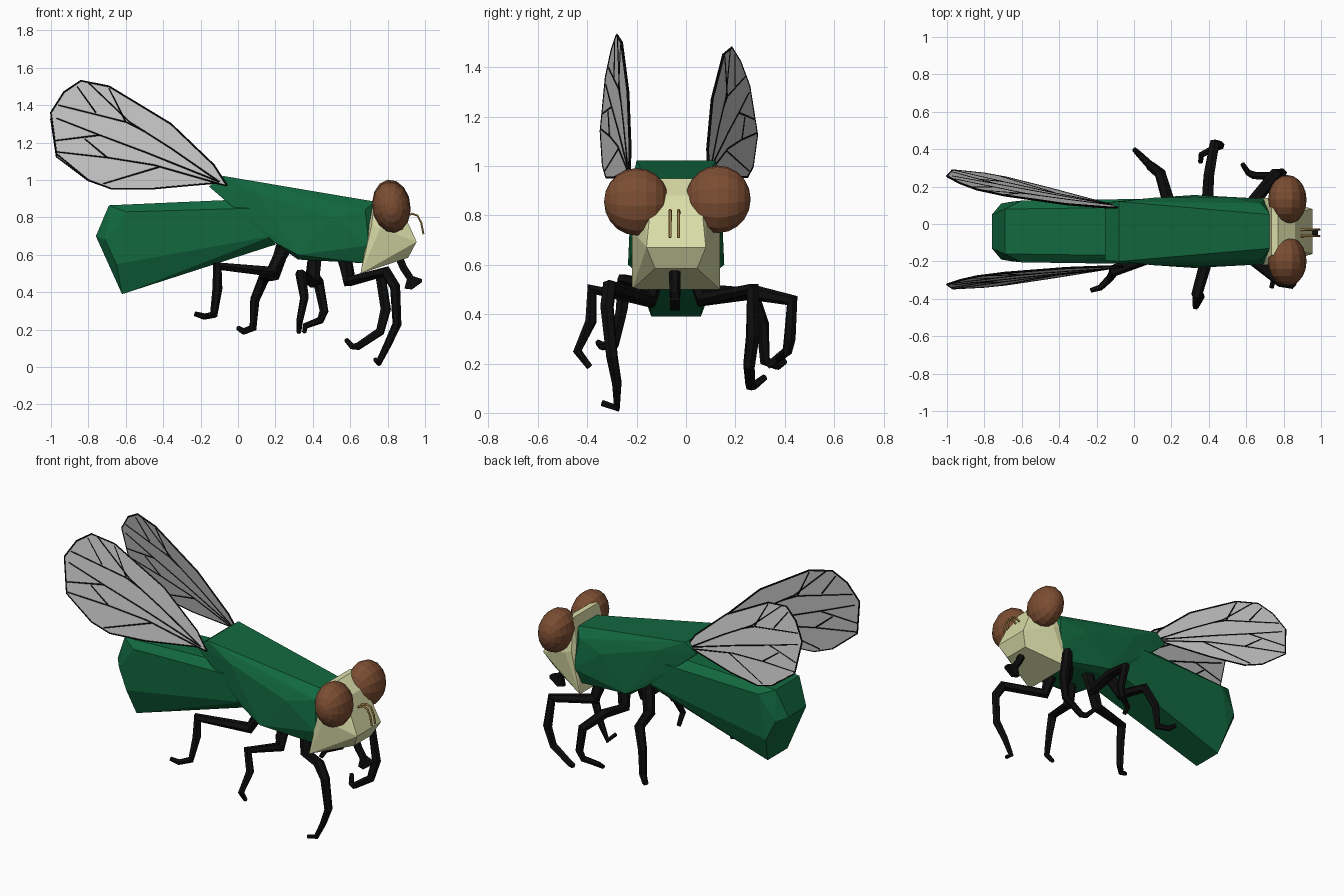
import bpy, bmesh, math
from mathutils import Matrix


def mat(name, rgb):
    m = bpy.data.materials.new(name)
    m.diffuse_color = (*rgb, 1)
    return m


GREEN = mat("green", (0.006, 0.14, 0.05))
CREAM = mat("cream", (0.70, 0.72, 0.39))
BROWN = mat("brown", (0.20, 0.075, 0.032))
BLACK = mat("black", (0.004, 0.004, 0.004))
GOLD = mat("gold", (0.58, 0.36, 0.11))
MID = -0.04  # body centre line in y


def finish(name, bm, material=None):
    me = bpy.data.meshes.new(name)
    bm.to_mesh(me)
    bm.free()
    ob = bpy.data.objects.new(name, me)
    bpy.context.collection.objects.link(ob)
    if material:
        me.materials.append(material)
    return ob


def hull(name, rows, material, mid=MID):
    """Convex faceted block from (x, half width, z) rows mirrored across the centre line."""
    bm = bmesh.new()
    for x, w, z in rows:
        for s in (-1, 1):
            bm.verts.new((x, mid + s * w, z))
    res = bmesh.ops.convex_hull(bm, input=bm.verts)
    junk = {g for g in res["geom_interior"] + res["geom_unused"] if isinstance(g, bmesh.types.BMVert)}
    bmesh.ops.delete(bm, geom=list(junk), context='VERTS')
    bmesh.ops.dissolve_limit(bm, angle_limit=0.03, verts=bm.verts, edges=bm.edges)
    return finish(name, bm, material)


def tube(name, paths, radii, material, sides=1):
    """Tapered tubes along polylines."""
    cu = bpy.data.curves.new(name, 'CURVE')
    cu.dimensions = '3D'
    cu.bevel_depth = 1
    cu.bevel_resolution = sides
    cu.use_fill_caps = True
    for pts in paths:
        sp = cu.splines.new('POLY')
        sp.points.add(len(pts) - 1)
        for i, (p, c) in enumerate(zip(sp.points, pts)):
            t = i / (len(pts) - 1)
            p.co = (*c, 1)
            p.radius = radii[0] + (radii[1] - radii[0]) * t
            sp.use_smooth = False
    cu.materials.append(material)
    ob = bpy.data.objects.new(name, cu)
    bpy.context.collection.objects.link(ob)
    bpy.ops.object.select_all(action='DESELECT')
    ob.select_set(True)
    bpy.context.view_layer.objects.active = ob
    bpy.ops.object.convert(target='MESH')


# Abdomen: tapering faceted block slanting down to the back
hull("abdomen", [
    (-0.76, 0.09, 0.70), (-0.69, 0.12, 0.865), (-0.60, 0.165, 0.83), (-0.71, 0.15, 0.68),
    (-0.65, 0.16, 0.55), (-0.62, 0.10, 0.39), (0.10, 0.13, 0.90), (0.10, 0.175, 0.85),
    (0.18, 0.17, 0.70), (0.20, 0.12, 0.655)], GREEN)

# Thorax: flat sloping back, narrowing to the neck
hull("thorax", [
    (-0.155, 0.155, 0.965), (-0.08, 0.16, 1.022), (0.73, 0.09, 0.885), (0.68, 0.15, 0.84),
    (0.10, 0.18, 0.93), (0.50, 0.185, 0.80), (-0.04, 0.165, 0.87), (0.19, 0.18, 0.67),
    (0.32, 0.195, 0.60), (0.32, 0.14, 0.575), (0.68, 0.14, 0.555), (0.70, 0.175, 0.65)], GREEN)

# Head: back plate and wedge shaped face
hull("head", [
    (0.735, 0.125, 0.95), (0.77, 0.125, 0.95), (0.715, 0.178, 0.76), (0.76, 0.178, 0.74),
    (0.655, 0.178, 0.50), (0.86, 0.10, 0.88), (0.955, 0.12, 0.67), (0.91, 0.085, 0.585)], CREAM)

# Compound eyes: low-poly ellipsoids
for name, y, z in (("right_eye", -0.20, 0.855), ("left_eye", 0.13, 0.865)):
    bm = bmesh.new()
    bmesh.ops.create_uvsphere(bm, u_segments=14, v_segments=10, radius=1)
    m = (Matrix.Translation((0.82, y, z)) @ Matrix.Rotation(math.radians(-8), 4, 'Y')
         @ Matrix.Diagonal((0.102, 0.132, 0.138, 1)) @ Matrix.Rotation(math.pi / 2, 4, 'X'))
    bm.transform(m)
    finish(name, bm, BROWN)

# Antennae
for name, y in (("right_antenna", -0.064), ("left_antenna", -0.030)):
    tube(name, [[(0.88, y, 0.80), (0.93, y, 0.82), (0.96, y, 0.81), (0.98, y, 0.77), (0.992, y, 0.71)]],
         (0.007, 0.006), GOLD)

# Proboscis with a forward foot
tube("proboscis", [[(0.86, -0.045, 0.59), (0.885, -0.045, 0.53), (0.925, -0.045, 0.47)]],
     (0.024, 0.022), BLACK)
hull("proboscis_pad", [(0.89, 0.012, 0.42), (0.93, 0.02, 0.415), (0.985, 0.02, 0.455),
                       (0.985, 0.015, 0.47), (0.91, 0.018, 0.495)], BLACK, -0.045)

# Legs, each posed separately
legs = {
    "right_front_leg": [(0.57, -0.12, 0.58), (0.59, -0.15, 0.46), (0.79, -0.31, 0.51), (0.84, -0.32, 0.43),
                        (0.85, -0.30, 0.23), (0.80, -0.28, 0.12), (0.75, -0.28, 0.02), (0.735, -0.34, 0.04)],
    "left_front_leg": [(0.57, 0.04, 0.58), (0.60, 0.07, 0.46), (0.76, 0.27, 0.50), (0.79, 0.27, 0.31),
                       (0.76, 0.255, 0.19), (0.64, 0.26, 0.11), (0.61, 0.275, 0.11), (0.58, 0.32, 0.145)],
    "right_middle_leg": [(0.41, -0.12, 0.59), (0.40, -0.15, 0.45), (0.335, -0.38, 0.50), (0.355, -0.385, 0.37),
                         (0.33, -0.44, 0.25), (0.325, -0.39, 0.185)],
    "left_middle_leg": [(0.41, 0.04, 0.59), (0.39, 0.07, 0.46), (0.40, 0.26, 0.49), (0.43, 0.43, 0.455),
                        (0.46, 0.42, 0.30), (0.44, 0.41, 0.25), (0.36, 0.37, 0.22), (0.355, 0.33, 0.19)],
    "right_hind_leg": [(0.25, -0.11, 0.64), (0.18, -0.14, 0.51), (-0.11, -0.25, 0.54), (-0.11, -0.26, 0.42),
                       (-0.13, -0.29, 0.28), (-0.18, -0.34, 0.27), (-0.23, -0.355, 0.285)],
    "left_hind_leg": [(0.24, 0.04, 0.64), (0.19, 0.10, 0.49), (0.14, 0.27, 0.48), (0.09, 0.31, 0.36),
                      (0.08, 0.32, 0.21), (0.03, 0.37, 0.19), (0.0, 0.40, 0.21)],
}
for name, path in legs.items():
    tube(name, [path], (0.04, 0.013), BLACK)

# Wings: flat membrane outline and veins drawn in x and z, tilted by a slope
outline = [(-0.06, 0.97), (-0.13, 1.08), (-0.36, 1.30), (-0.69, 1.50), (-0.84, 1.53), (-0.93, 1.47),
           (-1.0, 1.36), (-0.97, 1.14), (-0.80, 1.0), (-0.68, 0.955), (-0.45, 0.955), (-0.12, 0.985)]
veins = [
    [(-0.10, 0.99), (-0.36, 1.17), (-0.58, 1.31), (-0.80, 1.52)],
    [(-0.50, 1.26), (-0.60, 1.31), (-0.96, 1.40)],
    [(-0.60, 1.31), (-0.69, 1.49)],
    [(-0.76, 1.36), (-0.86, 1.50)],
    [(-0.10, 0.99), (-0.50, 1.15), (-0.74, 1.24), (-0.97, 1.33)],
    [(-0.74, 1.24), (-0.98, 1.21)],
    [(-0.10, 0.98), (-0.45, 1.08), (-0.70, 1.12), (-0.97, 1.15)],
    [(-0.70, 1.12), (-0.82, 1.22)],
    [(-0.42, 1.07), (-0.72, 0.98)],
    outline + outline[:1],
]
for side, y0, b, c, k in (("right", -0.235, 0.149, 0.117, 1.0), ("left", 0.10, -0.251, -0.198, 0.91)):
    def place(p):
        dx, dz = p[0] + 0.1, (p[1] - 0.97) * k
        return (p[0], y0 + b * dx + c * dz, 0.97 + dz)
    bm = bmesh.new()
    bm.faces.new([bm.verts.new(place(p)) for p in outline])
    wing = finish(side + "_wing", bm)
    sol = wing.modifiers.new("thickness", 'SOLIDIFY')
    sol.thickness = 0.004
    sol.offset = 0
    tube(side + "_wing_veins", [[place(p) for p in v] for v in veins], (0.006, 0.005), BLACK, 0)
